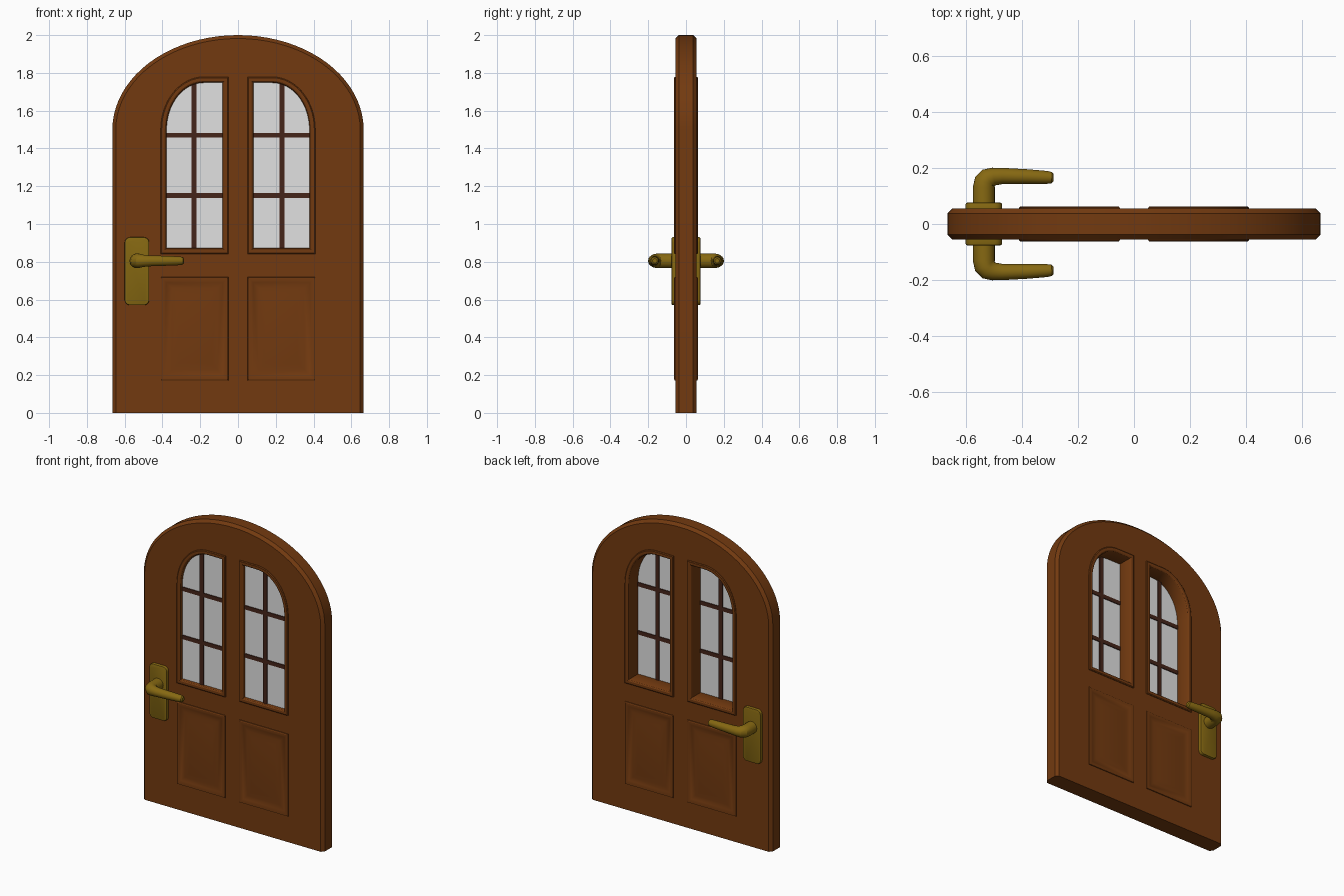
import bpy, bmesh, math
from mathutils import Vector

cube = bpy.data.objects.get("Cube")
if cube:
    bpy.data.objects.remove(cube, do_unlink=True)


def material(name, rgb):
    m = bpy.data.materials.new(name)
    m.use_nodes = True
    m.diffuse_color = (*rgb, 1)
    m.node_tree.nodes["Principled BSDF"].inputs["Base Color"].default_value = (*rgb, 1)
    return m


WOOD = material("warm brown wood", (0.170, 0.042, 0.005))
BAR = material("dark brown bars", (0.060, 0.018, 0.010))
GLASS = material("pale grey glass", (0.75, 0.75, 0.75))
BRASS = material("old brass", (0.240, 0.140, 0.006))

HALF = 0.056     # half the door thickness


def finish(name, bm, mat):
    bmesh.ops.recalc_face_normals(bm, faces=bm.faces)
    mesh = bpy.data.meshes.new(name)
    bm.to_mesh(mesh)
    bm.free()
    ob = bpy.data.objects.new(name, mesh)
    bpy.context.collection.objects.link(ob)
    mesh.materials.append(mat)
    smooth(ob)
    return ob


def smooth(ob):
    bpy.ops.object.select_all(action='DESELECT')
    ob.select_set(True)
    bpy.context.view_layer.objects.active = ob
    bpy.ops.object.shade_smooth_by_angle(angle=math.radians(30))


def arc(cx, cz, rx, rz, start, end, n):
    angles = [math.radians(start + (end - start) * i / n) for i in range(n + 1)]
    return [(cx + rx * math.cos(a), cz + rz * math.sin(a)) for a in angles]


def window_outline(side, d):
    """Window shape with one rounded upper corner, shrunk by d."""
    pts = [(0.05 + d, 0.84 + d), (0.41 - d, 0.84 + d)]
    pts += arc(0.18, 1.5, 0.23 - d, 0.28 - d, 0, 90, 16)
    pts += [(0.05 + d, 1.78 - d)]
    return [(side * x, z) for x, z in pts]


def panel_outline(side, d):
    x0, x1, z0, z1 = 0.05 + d, 0.41 - d, 0.17 + d, 0.72 - d
    return [(side * x, z) for x, z in ((x0, z0), (x1, z0), (x1, z1), (x0, z1))]


def prism(outline, y0, y1):
    bm = bmesh.new()
    face = bm.faces.new([bm.verts.new((x, y0, z)) for x, z in outline])
    ext = bmesh.ops.extrude_face_region(bm, geom=[face], use_keep_orig=True)
    moved = [v for v in ext["geom"] if isinstance(v, bmesh.types.BMVert)]
    bmesh.ops.translate(bm, verts=moved, vec=(0, y1 - y0, 0))
    bmesh.ops.recalc_face_normals(bm, faces=bm.faces)
    return bm


def loft(loops, closed):
    """Join equal loops of points; closed joins last to first, otherwise caps the end."""
    bm = bmesh.new()
    rings = [[bm.verts.new(p) for p in loop] for loop in loops]
    pairs = list(zip(rings, rings[1:])) + ([(rings[-1], rings[0])] if closed else [])
    for a, b in pairs:
        for i in range(len(a)):
            j = (i + 1) % len(a)
            bm.faces.new((a[i], a[j], b[j], b[i]))
    if not closed:
        bm.faces.new(rings[-1])
    return bm


def box(name, x0, x1, y0, y1, z0, z1, mat):
    return finish(name, prism([(x0, z0), (x1, z0), (x1, z1), (x0, z1)], y0, y1), mat)


# Arched door slab, chamfered all round except at the bottom
outline = [(-0.665, 0), (0.665, 0)] + arc(0, 1.5, 0.665, 0.5, 0, 180, 40)
bm = prism(outline, -HALF, HALF)
rim = [e for e in bm.edges
       if abs(e.verts[0].co.y - e.verts[1].co.y) < 1e-4
       and max(v.co.z for v in e.verts) > 0.01]
bmesh.ops.bevel(bm, geom=rim, offset=0.018, segments=1, affect='EDGES')
door = finish("door_slab", bm, WOOD)

# Window openings
for side in (-1, 1):
    cutter = finish("window_cutter", prism(window_outline(side, 0.015), -0.2, 0.2), WOOD)
    cutter.hide_render = True
    mod = door.modifiers.new("opening", 'BOOLEAN')
    mod.operation, mod.solver, mod.object = 'DIFFERENCE', 'EXACT', cutter
    bpy.context.view_layer.objects.active = door
    bpy.ops.object.modifier_apply(modifier=mod.name)
    bpy.data.objects.remove(cutter, do_unlink=True)
smooth(door)

FRAME = [(0, 0.05), (0.001, 0.059), (0.006, 0.063), (0.022, 0.063), (0.028, 0.059), (0.032, 0.05)]
FRAME = FRAME + [(d, -y) for d, y in reversed(FRAME)]
PANEL = [(0, -0.006), (0.002, 0.004), (0.007, 0.007), (0.018, 0.007), (0.03, 0.001),
         (0.06, 0.001), (0.095, 0.005)]

for side, label in ((-1, "right"), (1, "left")):
    # Moulded frame lining the opening
    loops = [[(x, y, z) for x, z in window_outline(side, d)] for d, y in FRAME]
    finish(label + "_window_frame", loft(loops, True), WOOD)
    # Glass and glazing bars close to the front
    finish(label + "_glass", prism(window_outline(side, 0.025), -0.043, -0.037), GLASS)
    x = side * 0.233
    box(label + "_upright_bar", x - 0.014, x + 0.014, -0.05, -0.03, 0.86, 1.76, BAR)
    for n, z in enumerate((1.15, 1.47)):
        inner, outer = sorted((side * 0.07, side * 0.39))
        box(f"{label}_cross_bar_{n + 1}", inner, outer, -0.049, -0.031, z - 0.013, z + 0.013, BAR)
    # Raised lower panels on both faces
    for face, where in ((-1, "front"), (1, "back")):
        loops = [[(x, face * (HALF + h), z) for x, z in panel_outline(side, d)] for d, h in PANEL]
        bm = loft(loops, False)
        ob = finish(f"{label}_{where}_panel", bm, WOOD)
        if ob.data.polygons[-1].normal.y * face < 0:
            ob.data.flip_normals()

# Lever handles: (x, distance from middle, radius)
LEVER = [(-0.535, 0.05, 0.039), (-0.535, 0.13, 0.039), (-0.531, 0.15, 0.039),
         (-0.52, 0.162, 0.037), (-0.5, 0.169, 0.032), (-0.47, 0.171, 0.029),
         (-0.38, 0.169, 0.026), (-0.31, 0.166, 0.023), (-0.293, 0.165, 0.02),
         (-0.286, 0.165, 0.012)]
for face, where in ((-1, "front"), (1, "back")):
    # Back plate with rounded corners and a softened rim
    corners = [(-0.6, 0.57), (-0.47, 0.57), (-0.47, 0.93), (-0.6, 0.93)]
    bm = prism(corners, face * 0.05, face * 0.076)
    uprights = [e for e in bm.edges if abs(e.verts[0].co.y - e.verts[1].co.y) > 0.01]
    bmesh.ops.bevel(bm, geom=uprights, offset=0.028, segments=5, profile=0.5, affect='EDGES')
    rim = [e for e in bm.edges if all(abs(v.co.y) > 0.075 for v in e.verts)]
    bmesh.ops.bevel(bm, geom=rim, offset=0.006, segments=2, profile=0.5, affect='EDGES')
    finish(where + "_handle_plate", bm, BRASS)
    # Lever swept as rings that turn with the path
    path = [Vector((x, face * y, 0.805)) for x, y, r in LEVER]
    loops = []
    for i, p in enumerate(path):
        t = (path[min(i + 1, len(path) - 1)] - path[max(i - 1, 0)]).normalized()
        across = t.cross(Vector((0, 0, 1)))
        loops.append([p + across * u + Vector((0, 0, w))
                      for u, w in arc(0, 0, LEVER[i][2], LEVER[i][2], 0, 345, 23)])
    finish(where + "_lever", loft(loops, False), BRASS)
